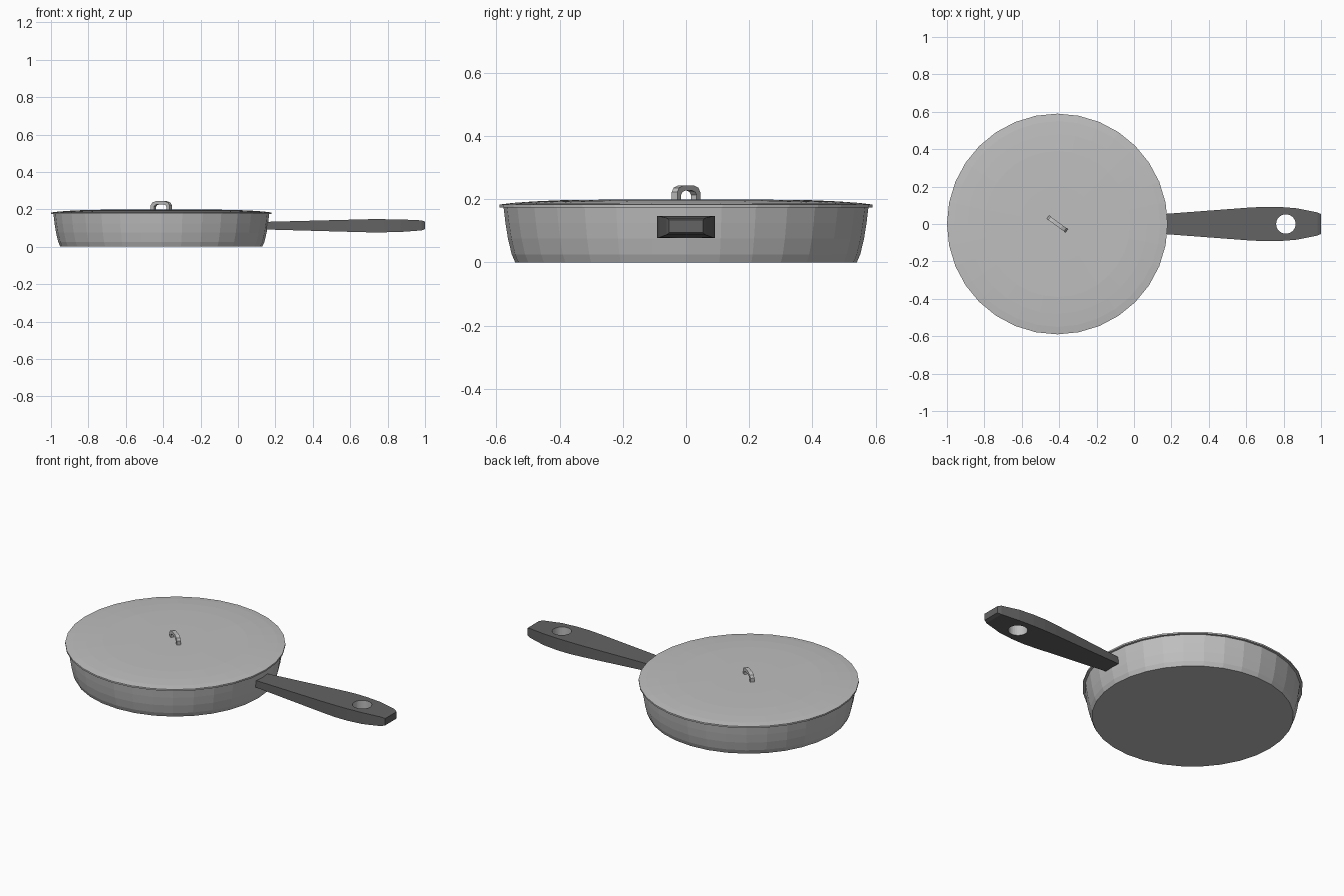
import bpy, bmesh, math
from mathutils import Matrix

if "Cube" in bpy.data.objects:
    bpy.data.objects.remove(bpy.data.objects["Cube"])

CX = -0.41      # pan centre
SIDES = 32


def material(name, rgb):
    m = bpy.data.materials.new(name)
    m.diffuse_color = (*rgb, 1)
    m.use_nodes = True
    m.node_tree.nodes["Principled BSDF"].inputs["Base Color"].default_value = m.diffuse_color
    return m


metal = material("brushed_metal", (0.52, 0.52, 0.52))
dark = material("dark_plastic", (0.125, 0.125, 0.125))


def make_object(name, bm, mats):
    bmesh.ops.recalc_face_normals(bm, faces=bm.faces[:])
    me = bpy.data.meshes.new(name)
    bm.to_mesh(me)
    bm.free()
    ob = bpy.data.objects.new(name, me)
    bpy.context.collection.objects.link(ob)
    for m in mats:
        me.materials.append(m)
    return ob


def loft(bm, rings, closed_ends=True):
    """Bridge rings of points that all have the same count."""
    vs = [[bm.verts.new(p) for p in r] for r in rings]
    n = len(vs[0])
    for a, b in zip(vs, vs[1:]):
        for i in range(n):
            j = (i + 1) % n
            bm.faces.new((a[i], a[j], b[j], b[i]))
    if closed_ends:
        bm.faces.new(vs[0][::-1])
        bm.faces.new(vs[-1])


def turned(name, profile, mat):
    """Solid of revolution about the pan axis, capped at both ends."""
    rings = []
    for r, z in profile:
        rings.append([(CX + r * math.cos(2 * math.pi * i / SIDES),
                       r * math.sin(2 * math.pi * i / SIDES), z) for i in range(SIDES)])
    bm = bmesh.new()
    loft(bm, rings)
    return make_object(name, bm, [mat])


# Pan body: flared wall, hollow inside
turned("pan_body", [(0.54, 0.0), (0.551, 0.025), (0.563, 0.075), (0.571, 0.125), (0.577, 0.174),
                    (0.557, 0.174), (0.545, 0.075), (0.52, 0.02)], metal)

# Lid: thin rim and very shallow dome
turned("lid", [(0.55, 0.174), (0.59, 0.174), (0.59, 0.183), (0.55, 0.188),
               (0.48, 0.193), (0.39, 0.197), (0.2, 0.199)], metal)

# Lid grip: arched strap standing diagonally on the lid
outer = [(-0.062, 0.195), (-0.062, 0.222), (-0.052, 0.236), (-0.027, 0.244),
         (0.027, 0.244), (0.052, 0.236), (0.062, 0.222), (0.062, 0.195)]
inner = [(-0.042, 0.195), (-0.042, 0.214), (-0.035, 0.222), (-0.02, 0.227),
         (0.02, 0.227), (0.035, 0.222), (0.042, 0.214), (0.042, 0.195)]
W = 0.011
bm = bmesh.new()
loft(bm, [[(a, -W, az), (a, W, az), (b, W, bz), (b, -W, bz)]
          for (a, az), (b, bz) in zip(outer, inner)])
bm.transform(Matrix.Translation((CX, 0, 0)) @ Matrix.Rotation(math.radians(-36), 4, 'Z'))
make_object("lid_grip", bm, [metal])

# Handle: lofted rectangles (x, half width, low z, high z)
sections = [(0.153, 0.053, 0.092, 0.133), (0.62, 0.088, 0.079, 0.145),
            (0.70, 0.092, 0.077, 0.147), (0.78, 0.091, 0.077, 0.147),
            (0.87, 0.084, 0.079, 0.146), (0.98, 0.062, 0.087, 0.141),
            (1.0, 0.053, 0.094, 0.134)]
bm = bmesh.new()
loft(bm, [[(x, -w, lo), (x, w, lo), (x, w, hi), (x, -w, hi)] for x, w, lo, hi in sections])
handle = make_object("handle", bm, [dark, metal])

# Hanging hole through the handle
HX, HR = 0.812, 0.052
bm = bmesh.new()
bmesh.ops.create_cone(bm, cap_ends=True, segments=32, radius1=HR, radius2=HR, depth=0.4,
                      matrix=Matrix.Translation((HX, 0, 0.11)))
cutter = make_object("hole_cutter", bm, [dark])
cutter.hide_render = True
mod = handle.modifiers.new("hole", 'BOOLEAN')
mod.operation = 'DIFFERENCE'
mod.solver = 'EXACT'
mod.object = cutter
bpy.context.view_layer.objects.active = handle
handle.select_set(True)
bpy.ops.object.modifier_apply(modifier=mod.name)
bpy.data.objects.remove(cutter)

# Metal lining inside the hole
me = handle.data
for p in me.polygons:
    inside = all(math.hypot(me.vertices[i].co.x - HX, me.vertices[i].co.y) < HR + 0.002
                 for i in p.vertices)
    p.material_index = 1 if inside else 0
